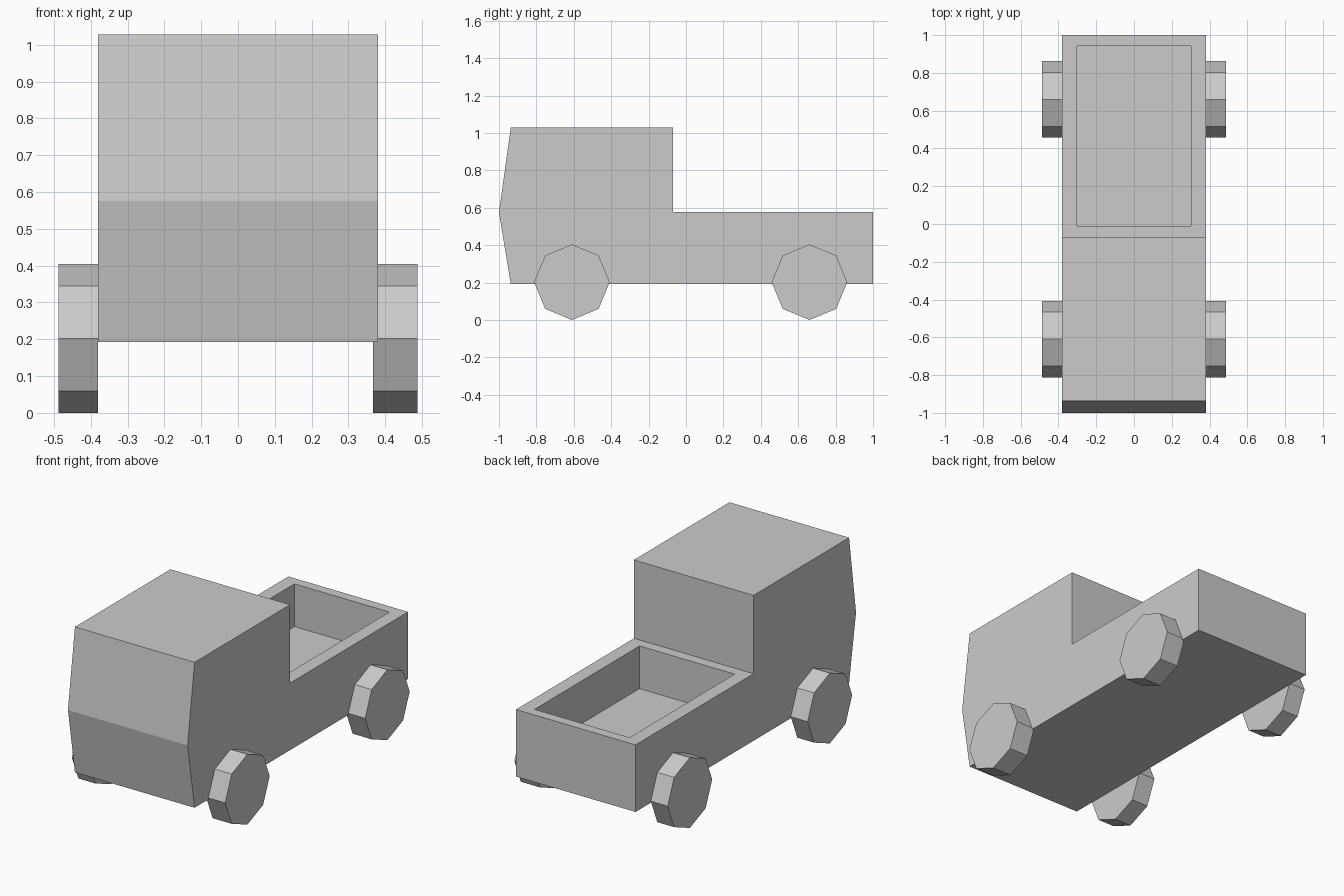
import bpy, bmesh, math
from mathutils import Matrix

if "Cube" in bpy.data.objects:
    bpy.data.objects.remove(bpy.data.objects["Cube"])

HALF_WIDTH = 0.38


def mesh_object(name, bm):
    bmesh.ops.recalc_face_normals(bm, faces=bm.faces)
    mesh = bpy.data.meshes.new(name)
    bm.to_mesh(mesh)
    bm.free()
    obj = bpy.data.objects.new(name, mesh)
    bpy.context.collection.objects.link(obj)
    return obj


def extruded_profile(name, profile, x0, x1):
    """Extrude a (y, z) outline along x from x0 to x1."""
    bm = bmesh.new()
    face = bm.faces.new([bm.verts.new((x0, y, z)) for y, z in profile])
    result = bmesh.ops.extrude_face_region(bm, geom=[face])
    moved = [v for v in result["geom"] if isinstance(v, bmesh.types.BMVert)]
    bmesh.ops.translate(bm, verts=moved, vec=(x1 - x0, 0, 0))
    return mesh_object(name, bm)


# Cab and bed as one side profile
body = extruded_profile("truck_body", [
    (-0.937, 0.193), (-1.0, 0.575), (-0.937, 1.028), (-0.07, 1.028),
    (-0.07, 0.578), (1.0, 0.578), (1.0, 0.193)], -HALF_WIDTH, HALF_WIDTH)

# Open cargo bed, cut into the rear deck
cutter = extruded_profile("bed_cutter", [
    (-0.01, 0.333), (0.943, 0.333), (0.943, 0.7), (-0.01, 0.7)], -0.302, 0.302)
# the cutter must not touch the cab, so it starts behind the cab wall
cutter.hide_render = True
cutter.hide_viewport = True
cut = body.modifiers.new("cargo_bed", 'BOOLEAN')
cut.operation = 'DIFFERENCE'
cut.solver = 'EXACT'
cut.object = cutter

# Eight-sided wheels, with a corner pointing up
RADIUS = 0.202
rim = [(RADIUS * math.sin(i * math.pi / 4), RADIUS * math.cos(i * math.pi / 4))
       for i in range(8)]
for end, y in (("front", -0.61), ("rear", 0.66)):
    for side, x0, x1 in (("left", -0.487, -0.38), ("right", 0.366, 0.487)):
        wheel = extruded_profile(f"{end}_{side}_wheel", rim, x0, x1)
        wheel.location = (0, y, RADIUS)
